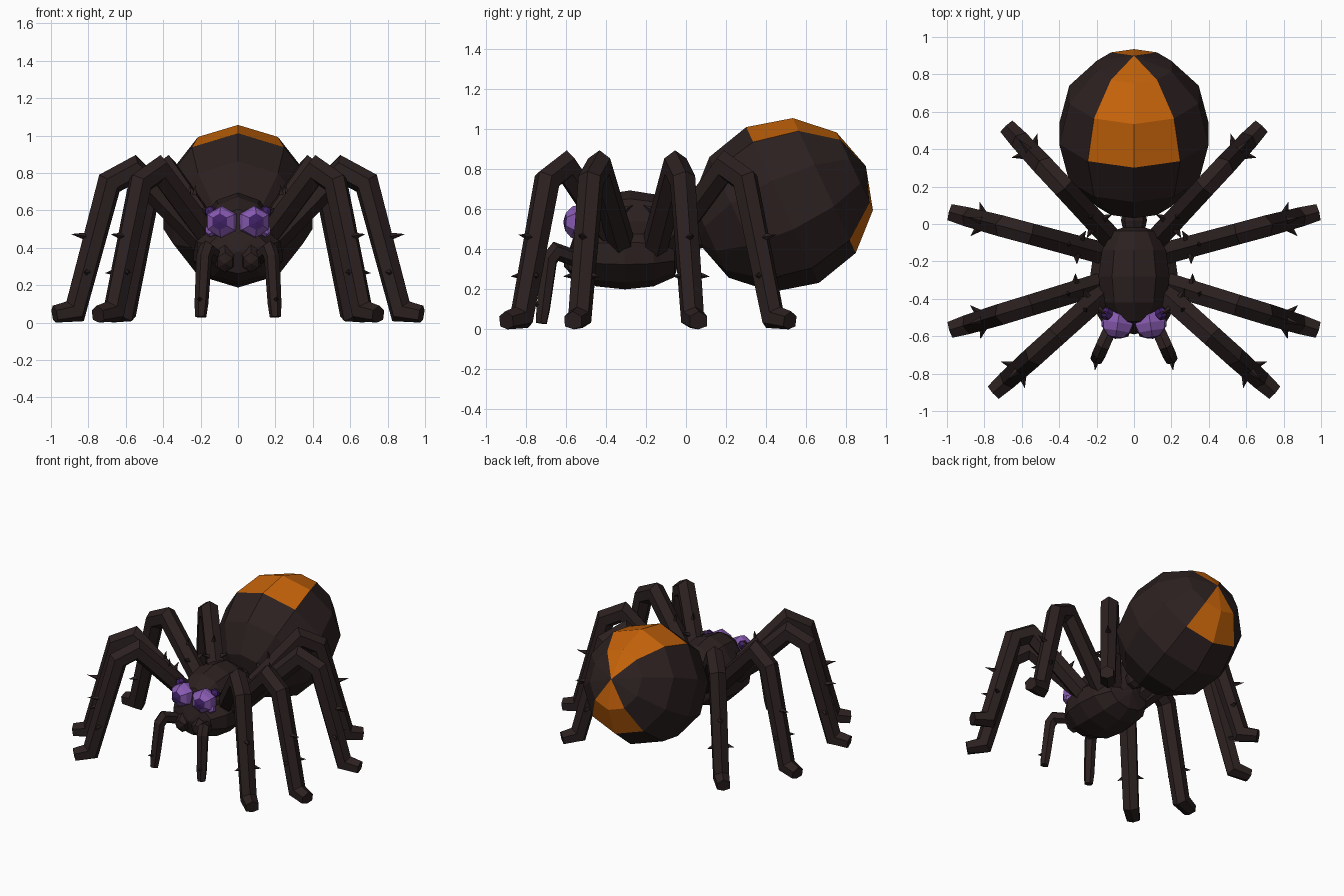
import bpy, bmesh, math
from mathutils import Vector, Matrix

if "Cube" in bpy.data.objects:
    bpy.data.objects.remove(bpy.data.objects["Cube"], do_unlink=True)


def material(name, rgb):
    m = bpy.data.materials.new(name)
    m.use_nodes = True
    m.diffuse_color = (*rgb, 1)
    m.node_tree.nodes["Principled BSDF"].inputs["Base Color"].default_value = (*rgb, 1)
    return m


SHELL = material("dark brown shell", (0.025, 0.0145, 0.0145))
ORANGE = material("orange marking", (0.56, 0.125, 0.003))
PURPLE = material("purple eye", (0.25, 0.105, 0.45))
DARK = material("deep purple pupil", (0.05, 0.015, 0.13))


def finish(name, bm, mats):
    bmesh.ops.recalc_face_normals(bm, faces=bm.faces)
    me = bpy.data.meshes.new(name)
    bm.to_mesh(me)
    bm.free()
    for m in mats:
        me.materials.append(m)
    ob = bpy.data.objects.new(name, me)
    bpy.context.collection.objects.link(ob)
    return ob


def spheroid(name, center, radii, pole, segs, rings, mats, rule=lambda ring, seg: 0, full=1):
    """Faceted ellipsoid; radii are side, up and along the pole; full below 1 gives blunter ends."""
    pole = Vector(pole).normalized()
    side = pole.cross((0, 0, 1)).normalized()
    up = side.cross(pole)
    c = Vector(center)
    bm = bmesh.new()
    first, last = bm.verts.new(c + pole * radii[2]), bm.verts.new(c - pole * radii[2])
    loops = [[first] * segs]
    for i in range(1, rings):
        a = math.pi * i / rings
        loop = []
        for j in range(segs):
            b = math.tau * j / segs
            loop.append(bm.verts.new(c + pole * radii[2] * math.cos(a) + math.sin(a) ** full * (
                side * radii[0] * math.sin(b) + up * radii[1] * math.cos(b))))
        loops.append(loop)
    loops.append([last] * segs)
    for i in range(rings):
        for j in range(segs):
            k = (j + 1) % segs
            quad = [loops[i][j], loops[i][k], loops[i + 1][k], loops[i + 1][j]]
            bm.faces.new(list(dict.fromkeys(quad))).material_index = rule(i, j)
    return finish(name, bm, mats)


def tube(bm, path, radii, sides=6):
    """Mitred tube along a path lying in the local xz plane."""
    pts = [Vector((x, 0, z)) for x, z in path]
    lat = Vector((0, 1, 0))
    loops = []
    for i, p in enumerate(pts):
        before = (p - pts[i - 1]).normalized() if i else (pts[1] - p).normalized()
        after = (pts[i + 1] - p).normalized() if i < len(pts) - 1 else before
        t = (before + after).normalized()
        up = t.cross(lat) / max(t.dot(before), 0.6)
        loop = []
        for k in range(sides):
            a = math.tau * k / sides
            v = p + radii[i] * (up * math.cos(a) + lat * math.sin(a))
            v.z = max(v.z, 0)
            loop.append(bm.verts.new(v))
        loops.append(loop)
    for a, b in zip(loops, loops[1:]):
        for k in range(sides):
            n = (k + 1) % sides
            bm.faces.new((a[k], a[n], b[n], b[k]))
    bm.faces.new(loops[0])
    bm.faces.new(loops[-1])


def spike(bm, base, direction, length=0.065, radius=0.022):
    d = Vector(direction).normalized()
    mat = Matrix.Translation(Vector(base) + d * length / 2) @ d.to_track_quat("Z", "Y").to_matrix().to_4x4()
    bmesh.ops.create_cone(bm, cap_ends=True, segments=4, radius1=radius, radius2=0, depth=length, matrix=mat)


def place(bm, origin, angle, s):
    """Turn a limb outward about its root, then mirror it for the right side."""
    bm.transform(Matrix.Diagonal((s, 1, 1, 1)) @ Matrix.Translation(origin)
                 @ Matrix.Rotation(math.radians(angle), 4, "Z"))


# Abdomen: orange wedges above and below the rear pole
def abdomen_rule(ring, seg):
    if seg in (0, 9) and ring < 3:
        return 1
    return 1 if seg in (4, 5) and ring < 2 else 0


spheroid("abdomen", (0, 0.483, 0.622), (0.42, 0.43, 0.46), (0, 0.9, 0.42), 10, 6, [SHELL, ORANGE], abdomen_rule)

# Front body
spheroid("carapace", (0, -0.28, 0.475), (0.2, 0.22, 0.28), (0, -1, 0), 10, 6, [SHELL], full=0.75)
spheroid("underbody", (0, -0.305, 0.38), (0.25, 0.18, 0.285), (0, -1, 0), 10, 6, [SHELL], full=0.6)
spheroid("waist", (0, 0.02, 0.47), (0.07, 0.08, 0.12), (0, 1, 0), 8, 4, [SHELL])

LEG_PATH = [(-0.04, 0.40), (0.38, 0.815), (0.515, 0.745), (0.705, 0.06), (0.82, 0.04)]
LEG_ROOTS = [(0.14, -0.35, -42), (0.196, -0.325, -17), (0.19, -0.15, 15), (0.12, -0.08, 47)]

for s, label in ((1, "left"), (-1, "right")):
    # Walking legs with thorny bristles
    for n, (x, y, angle) in enumerate(LEG_ROOTS, 1):
        bm = bmesh.new()
        tube(bm, LEG_PATH, [0.068, 0.066, 0.066, 0.06, 0.051])
        spike(bm, (0.64, 0, 0.46), (1, 0, 0.15), 0.09)
        spike(bm, (0.17, 0, 0.66), (-0.2, 0, 1), 0.08)
        for w in (1, -1):
            spike(bm, (0.65, w * 0.04, 0.27), (0.6, w, -0.1))
            spike(bm, (0.11, w * 0.04, 0.59), (-0.3, w, 0.6))
        place(bm, (x, y, 0), angle, s)
        finish(f"{label}_leg_{n}", bm, [SHELL])

    # Feelers beside the mouth
    bm = bmesh.new()
    tube(bm, [(-0.02, 0.33), (0.165, 0.39), (0.2, 0.35), (0.235, 0.10), (0.245, 0.03)],
         [0.04, 0.042, 0.042, 0.037, 0.03])
    spike(bm, (0.25, 0, 0.12), (1, -0.3, 0.3), 0.06, 0.018)
    place(bm, (0.1, -0.5, 0), -66, s)
    finish(f"{label}_feeler", bm, [SHELL])

    # Jaws
    spheroid(f"{label}_jaw", (s * 0.07, -0.545, 0.34), (0.065, 0.08, 0.07), (0, -1, -0.4), 6, 4, [SHELL])

    # Large eye with a dark pupil, small eyes around it
    spheroid(f"{label}_eye", (s * 0.087, -0.53, 0.535), (0.092, 0.09, 0.085), (s * 0.15, -1, 0.05), 6, 6,
             [PURPLE, DARK], lambda ring, seg: int(ring == 0))
    for k, (x, y, z) in enumerate(((0.145, -0.48, 0.59), (0.145, -0.53, 0.49))):
        spheroid(f"{label}_small_eye_{k + 1}", (s * x, y, z), (0.035, 0.035, 0.035), (s * 0.4, -1, 0.3),
                 6, 4, [(DARK, PURPLE)[k]])
